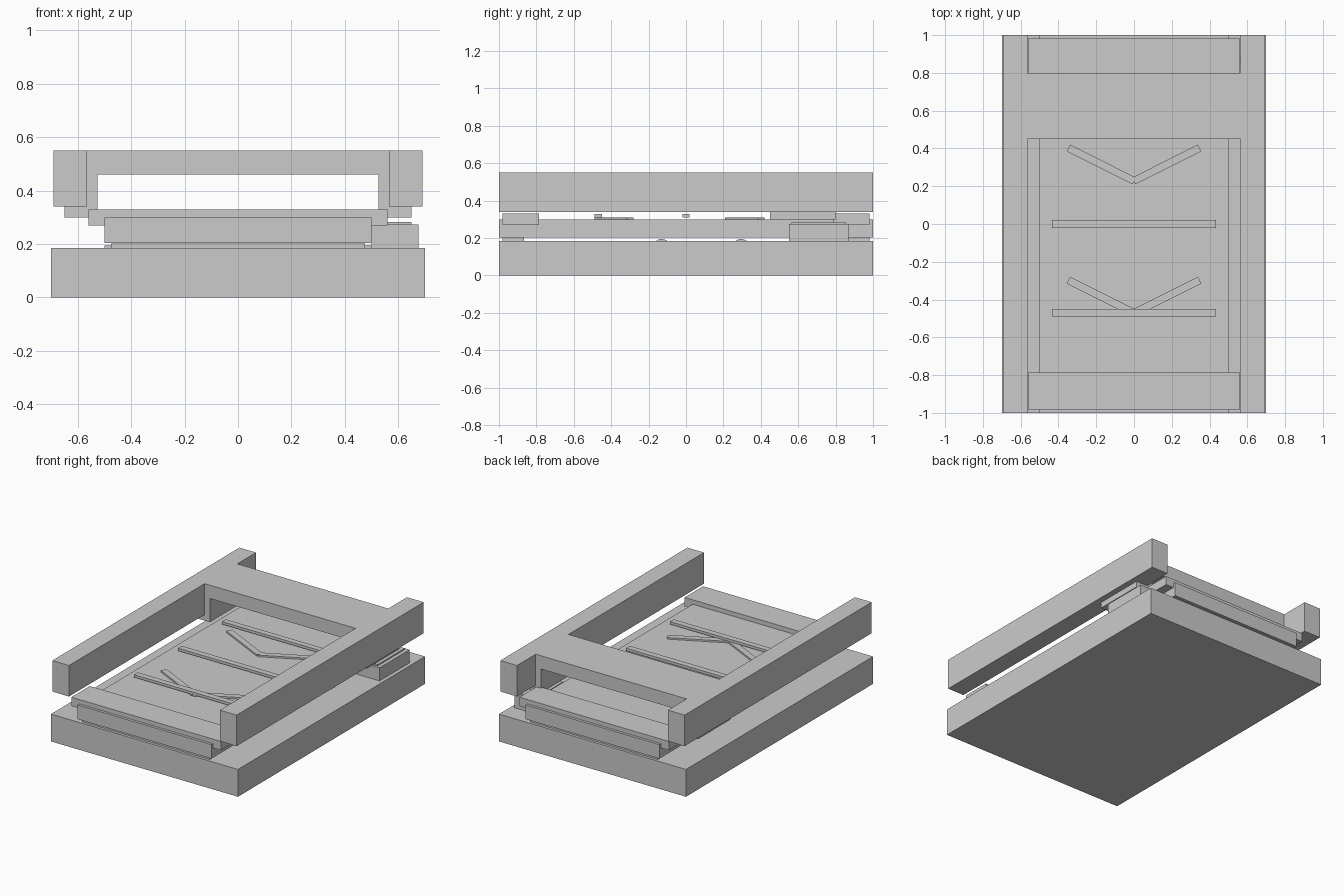
import bpy, bmesh, math
from mathutils import Matrix

if "Cube" in bpy.data.objects:
    bpy.data.objects.remove(bpy.data.objects["Cube"])


def box(name, x, y, z):
    """Box from (min, max) ranges."""
    bm = bmesh.new()
    size = [b - a for a, b in (x, y, z)]
    mid = [(a + b) / 2 for a, b in (x, y, z)]
    bmesh.ops.create_cube(bm, size=1, matrix=Matrix.Diagonal((*size, 1)))
    return finish(name, bm, mid)


def finish(name, bm, loc=(0, 0, 0)):
    me = bpy.data.meshes.new(name)
    bm.to_mesh(me)
    bm.free()
    ob = bpy.data.objects.new(name, me)
    ob.location = loc
    bpy.context.collection.objects.link(ob)
    return ob


def extrude_y(name, profile, y0, y1):
    """Extrude an (x, z) outline along y."""
    bm = bmesh.new()
    face = bm.faces.new([bm.verts.new((x, y0, z)) for x, z in profile])
    ext = bmesh.ops.extrude_face_region(bm, geom=[face])
    verts = [v for v in ext["geom"] if isinstance(v, bmesh.types.BMVert)]
    bmesh.ops.translate(bm, verts=verts, vec=(0, y1 - y0, 0))
    bmesh.ops.recalc_face_normals(bm, faces=bm.faces)
    return finish(name, bm)


# Base and sliding bed
box("base", (-0.70, 0.70), (-1, 1), (0, 0.185))
box("bed", (-0.50, 0.50), (-1, 1), (0.204, 0.30))

# Side rails
for side, s in (("left", -1), ("right", 1)):
    xs = sorted((s * 0.565, s * 0.69))
    box(f"{side}_rail", xs, (-1, 1), (0.34, 0.55))

# Bridge joining the rails
half = [(0.65, 0.55), (0.65, 0.30), (0.525, 0.30), (0.525, 0.46)]
extrude_y("bridge", half + [(-x, z) for x, z in reversed(half)], 0.45, 0.80)

# Clamp bars and spacer pads at both ends of the bed
for end, s in (("front", -1), ("back", 1)):
    box(f"{end}_clamp_bar", (-0.56, 0.56), sorted((s * 0.785, s * 0.982)), (0.27, 0.33))
    box(f"{end}_spacer_pad", (-0.475, 0.475), sorted((s * 0.865, s * 0.982)), (0.18, 0.202))

# Rollers partly sunk in the base
for i, y in enumerate((-0.13, 0.295)):
    bm = bmesh.new()
    bmesh.ops.create_cone(bm, cap_ends=True, segments=32, radius1=0.045, radius2=0.045,
                          depth=1.0, matrix=Matrix.Rotation(math.pi / 2, 4, 'Y'))
    roller = finish(f"roller_{i + 1}", bm, (0, y, 0.15))
    bpy.ops.object.select_all(action='DESELECT')
    roller.select_set(True)
    bpy.context.view_layer.objects.active = roller
    bpy.ops.object.shade_smooth_by_angle()

# Cross slats above the bed
for i, y in enumerate((-0.47, 0, 0.47)):
    box(f"cross_slat_{i + 1}", (-0.435, 0.435), (y - 0.02, y + 0.02), (0.31, 0.328))

# Chevron strips lying on the bed
for i, y in enumerate((0.315, -0.385)):
    for side, s in (("left", -1), ("right", 1)):
        arm = box(f"chevron_{i + 1}_{side}", (-0.195, 0.195), (-0.02, 0.02), (0.30, 0.311))
        arm.location.x, arm.location.y = s * 0.173, y
        arm.rotation_euler.z = s * math.radians(26.6)

# Side housing with a thin lid
box("side_housing", (0.50, 0.675), (0.55, 0.87), (0.18, 0.274))
box("side_housing_lid", (0.525, 0.65), (0.565, 0.855), (0.274, 0.283))
